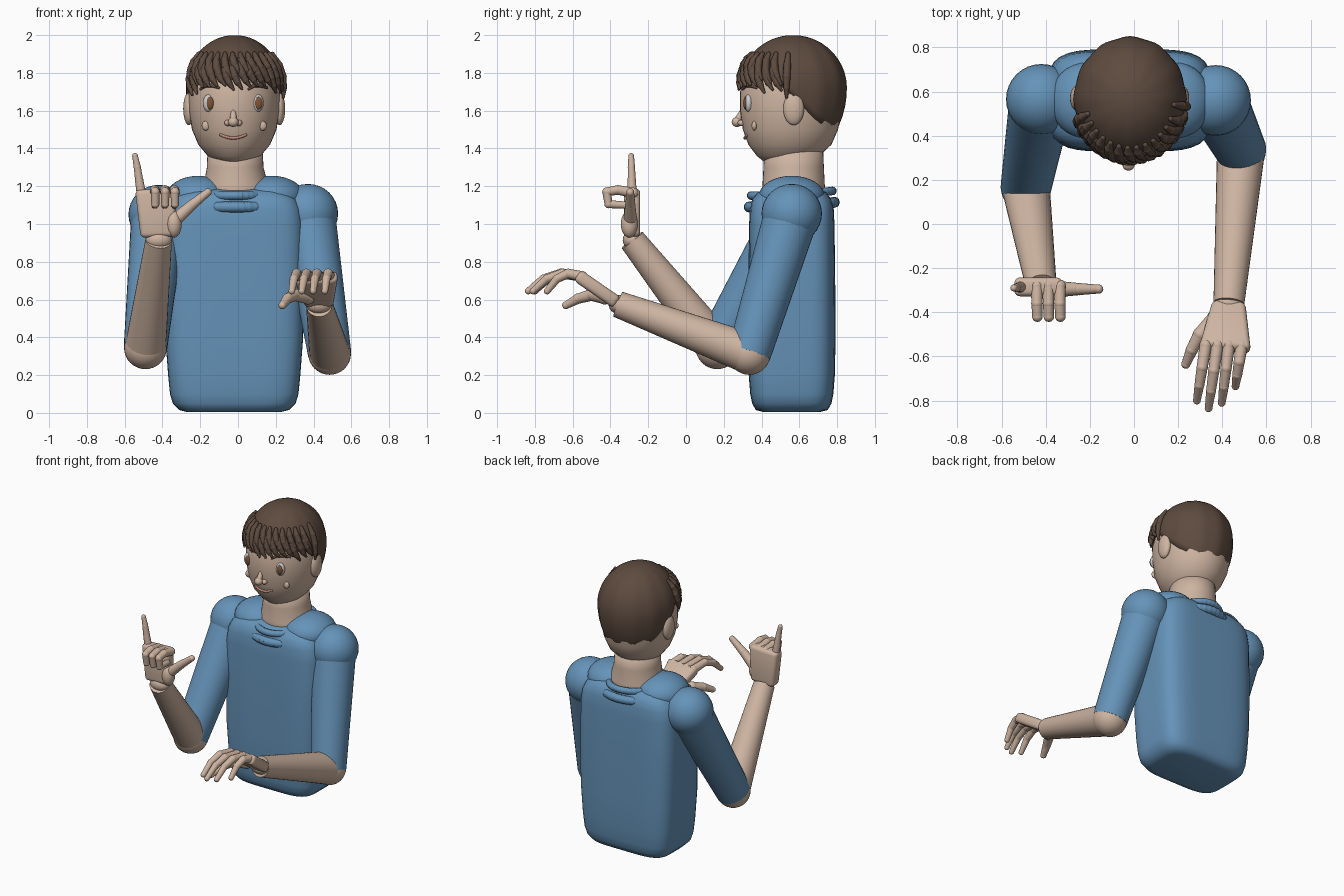
import bpy, bmesh, math, random
from mathutils import Vector, Matrix

if "Cube" in bpy.data.objects:
    bpy.data.objects.remove(bpy.data.objects["Cube"])

random.seed(4)


def mat(name, c):
    m = bpy.data.materials.new(name)
    m.diffuse_color = (*c, 1)
    m.use_nodes = True
    m.node_tree.nodes["Principled BSDF"].inputs["Base Color"].default_value = m.diffuse_color
    return m


SKIN = mat("skin", (0.62, 0.46, 0.36))
SHIRT = mat("shirt", (0.13, 0.29, 0.48))
HAIR = mat("hair", (0.11, 0.07, 0.05))
WHITE = mat("eye_white", (0.75, 0.75, 0.75))
BROWN = mat("iris", (0.2, 0.09, 0.04))
LIP = mat("lip", (0.5, 0.25, 0.2))


def finish(name, bm, m):
    bmesh.ops.recalc_face_normals(bm, faces=bm.faces)
    me = bpy.data.meshes.new(name)
    bm.to_mesh(me)
    bm.free()
    me.materials.append(m)
    ob = bpy.data.objects.new(name, me)
    bpy.context.collection.objects.link(ob)
    me.shade_smooth()
    return ob


def ball(name, c, r, m, seg=24):
    bm = bmesh.new()
    M = Matrix.Translation(c) @ Matrix.Diagonal((*r, 1))
    bmesh.ops.create_uvsphere(bm, u_segments=seg, v_segments=seg // 2, radius=1, matrix=M)
    return finish(name, bm, m)


def bridge(bm, rings, caps=True):
    n = len(rings[0])
    for a, b in zip(rings, rings[1:]):
        for i in range(n):
            bm.faces.new((a[i], a[(i + 1) % n], b[(i + 1) % n], b[i]))
    if caps:
        bm.faces.new(rings[0])
        bm.faces.new(rings[-1])


def loft(name, sections, m, power=2, n=40):
    """Stack of superellipse sections (z, cx, cy, rx, ry)."""
    bm = bmesh.new()
    rings = []
    for z, cx, cy, rx, ry in sections:
        ring = []
        for i in range(n):
            a = 2 * math.pi * i / n
            c, s = math.cos(a), math.sin(a)
            f = (abs(c) ** power + abs(s) ** power) ** (-1 / power)
            ring.append(bm.verts.new((cx + rx * c * f, cy + ry * s * f, z)))
        rings.append(ring)
    bridge(bm, rings)
    return finish(name, bm, m)


def limb(name, pts, radii, m, seg=16, end_ball=True):
    """Chain of tapered cylinders with round joints."""
    bm = bmesh.new()
    pts = [Vector(p) for p in pts]
    for i, (a, b) in enumerate(zip(pts, pts[1:])):
        M = Matrix.Translation((a + b) / 2) @ (b - a).to_track_quat('Z', 'Y').to_matrix().to_4x4()
        bmesh.ops.create_cone(bm, cap_ends=True, segments=seg, radius1=radii[i],
                              radius2=radii[i + 1], depth=(b - a).length, matrix=M)
    for p, r in list(zip(pts, radii))[:None if end_ball else -1]:
        bmesh.ops.create_uvsphere(bm, u_segments=seg, v_segments=max(6, seg // 2), radius=r * 1.04,
                                  matrix=Matrix.Translation(p))
    ob = finish(name, bm, m)
    ob.data.set_sharp_from_angle(angle=math.radians(50))
    return ob


def palm(name, a, b, w0, w1, t):
    a, b = Vector(a), Vector(b)
    z = (b - a).normalized()
    y = z.cross(Vector((1, 0, 0))).normalized()
    x = y.cross(z)
    bm = bmesh.new()
    rings = [[bm.verts.new(p + x * w * i / 2 + y * t * j / 2) for i, j in
              ((-1, -1), (1, -1), (1, 1), (-1, 1))] for p, w in ((a, w0), (b, w1))]
    bridge(bm, rings)
    bmesh.ops.bevel(bm, geom=bm.edges[:], offset=0.025, segments=4, profile=0.5, affect='EDGES')
    return finish(name, bm, SKIN)


# torso, neck, head
loft("torso", [(0.005, -.02, .56, .25, .15), (.015, -.02, .56, .29, .19), (.05, -.02, .56, .325, .21),
               (.1, -.02, .56, .34, .22), (.2, -.02, .56, .35, .228), (.4, -.02, .56, .365, .232),
               (.7, -.02, .56, .37, .23), (1.0, -.02, .56, .368, .226), (1.08, -.02, .56, .355, .222),
               (1.13, -.02, .56, .33, .21), (1.17, -.02, .56, .28, .18), (1.185, -.02, .56, .2, .13)],
     SHIRT, power=4.5, n=64)
loft("neck", [(1.1, -.01, .57, .2, .18), (1.2, -.01, .57, .172, .165), (1.3, -.015, .57, .15, .16),
              (1.42, -.015, .57, .145, .155)], SKIN)
HEAD = [(1.322, -.02, .52, .05, .07), (1.332, -.02, .53, .095, .12), (1.36, -.02, .54, .14, .165),
        (1.42, -.02, .55, .19, .22), (1.5, -.02, .553, .224, .252), (1.6, -.02, .556, .24, .27),
        (1.7, -.02, .558, .242, .272), (1.8, -.02, .56, .22, .25), (1.88, -.02, .56, .17, .2),
        (1.95, -.02, .56, .09, .1)]
loft("head", HEAD, SKIN)


def face_y(x, z):
    for s, t in zip(HEAD, HEAD[1:]):
        if s[0] <= z <= t[0]:
            k = (z - s[0]) / (t[0] - s[0])
            _, cx, cy, rx, ry = [p + (q - p) * k for p, q in zip(s, t)]
            return cy - ry * math.sqrt(max(0, 1 - ((x - cx) / rx) ** 2))


# face
for side, s in (("right", -1), ("left", 1)):
    ex = -.025 + s * .128
    y = face_y(ex, 1.64)
    ball(f"{side}_eye", (ex, y + .008, 1.64), (.033, .024, .047), WHITE)
    ball(f"{side}_iris", (ex + .006, y - .008, 1.64), (.021, .013, .034), BROWN)
    ball(f"{side}_cheek", (-.02 + s * .15, face_y(.13, 1.52), 1.52), (.022, .014, .025), SKIN)
    ball(f"{side}_ear", (-.02 + s * .24, .57, 1.61), (.03, .055, .087), SKIN)
    ball(f"{side}_nostril", (-.025 + s * .028, .295, 1.535), (.02, .022, .017), SKIN, 16)
    limb(f"{side}_brow", [(ex + d, face_y(ex + d, z) - .004, z) for d, z in
                          ((-.045, 1.715), (-.015, 1.735), (.02, 1.733), (.05, 1.722))],
         [.007, .011, .011, .007], HAIR, 10)
limb("nose_bridge", [(-.025, .298, 1.6), (-.025, .275, 1.55)], [.012, .02], SKIN)
ball("nose_tip", (-.025, .27, 1.54), (.028, .028, .026), SKIN)
xs = [-.09 + .13 * i / 8 for i in range(9)]
limb("mouth", [(x, face_y(x, 1.462) - .002, 1.455 + 4 * (x + .025) ** 2) for x in xs],
     [.008] * 9, LIP, 8)


# hair cap with a hairline that drops towards the nape
def hair_point(az, z, grow=1.0):
    h = (z - 1.72) / (.28 if z > 1.72 else .38)
    r = math.sqrt(max(0, 1 - h * h)) * grow
    return Vector((-.018 + .255 * r * math.sin(az), .567 - .282 * r * math.cos(az), z))


def hairline(az):
    d = abs(math.degrees(math.atan2(math.sin(az), math.cos(az))))
    key = [(0, 1.8), (60, 1.8), (80, 1.73), (97, 1.64), (115, 1.56), (140, 1.5), (180, 1.48)]
    for (a, p), (b, q) in zip(key, key[1:]):
        if d <= b + .01:
            return p + (q - p) * (d - a) / (b - a)


bm = bmesh.new()
rings = []
for k in range(1, 17):
    ring = []
    for i in range(56):
        az = 2 * math.pi * i / 56
        low = hairline(az)
        h = (low - 1.72) / (.28 if low > 1.72 else .38)
        phi = k / 16 * math.acos(h)
        z = 1.72 + math.cos(phi) * (.28 if math.cos(phi) > 0 else .38)
        ring.append(bm.verts.new(hair_point(az, z, 1 + .01 * math.cos(12 * az))))
    rings.append(ring)
bridge(bm, rings)
finish("hair_cap", bm, HAIR)

# fringe strands swept to one side
for row, (top, tip, count) in enumerate(((1.9, 1.77, 13), (1.85, 1.72, 15))):
    for i in range(count):
        az = math.radians(-72 + 138 * i / (count - 1))
        low = tip + random.uniform(-.015, .025) - .03 * abs(math.sin(az)) ** 3
        pts = [hair_point(az + .2 * t * t, top + (low - top) * t, 1.0 + .03 * (1 - row * .4))
               for t in (0, .25, .5, .75, 1)]
        limb(f"fringe_{row}_{i}", pts, [.012, .02, .021, .017, .007], HAIR, 8)
limb("temple_lock", [hair_point(1.45, z, 1.03) for z in (1.9, 1.84, 1.78, 1.72, 1.67)],
     [.012, .02, .021, .016, .007], HAIR, 8)

# collar rings
for name, z, rx, ry, r in (("collar_upper", 1.15, .17, .215, .022), ("collar_lower", 1.09, .215, .225, .028)):
    pts = [(-.01 + rx * math.cos(a), .56 + ry * math.sin(a), z + .025 * max(0, math.sin(a)))
           for a in [2 * math.pi * i / 40 for i in range(41)]]
    limb(name, pts, [r] * 41, SHIRT, 10)

# shoulders and arms
ARMS = {"right": ((-.42, .565, 1.05), (-.49, .165, .345), (-.42, -.285, .915)),
        "left": ((.37, .56, 1.055), (.485, .335, .315), (.43, -.36, .575))}
for side, (sh, el, wr) in ARMS.items():
    s = -1 if side == "right" else 1
    ball(f"{side}_shoulder_yoke", (-.015 + s * .195, .56, 1.145), (.17, .175, .11), SHIRT, 32)
    ball(f"{side}_shoulder", sh, (.16, .16, .157), SHIRT, 32)
    limb(f"{side}_sleeve", [sh, el], [.145, .115], SHIRT, 32, end_ball=False)
    limb(f"{side}_forearm", [el, wr], [.109, .07], SKIN, 32, end_ball=False)
    ball(f"{side}_wrist", wr, (.07, .05, .05), SKIN)

# right hand: thumb and little finger out, three fingers curled
palm("right_palm", (-.425, -.285, .93), (-.435, -.285, 1.185), .18, .22, .085)
for i, x in enumerate((-.44, -.388, -.336)):
    limb(f"right_curled_finger_{i}", [(x, -.28, 1.165), (x, -.36, 1.18), (x + .002, -.42, 1.17),
                                     (x + .002, -.41, 1.105), (x, -.32, 1.1)],
         [.027, .025, .023, .021, .019], SKIN)
limb("right_little_finger", [(-.51, -.285, 1.15), (-.523, -.287, 1.23), (-.533, -.289, 1.3),
                             (-.545, -.29, 1.36)], [.026, .022, .019, .015], SKIN)
ball("right_thumb_base", (-.34, -.3, 1.0), (.042, .045, .072), SKIN)
limb("right_thumb", [(-.335, -.295, 1.02), (-.245, -.295, 1.1), (-.16, -.295, 1.168)],
     [.036, .027, .02], SKIN)

# left hand: palm down, fingers arched forward
palm("left_palm", (.43, -.36, .58), (.412, -.57, .725), .15, .235, .07)
FINGERS = ((.325, .285, -.8), (.378, .338, -.835), (.43, .398, -.81), (.488, .46, -.735))
for i, (x0, x1, tip) in enumerate(FINGERS):
    P = [(0, .722), (.4, .738), (.72, .71), (1, .645)]
    limb(f"left_finger_{i}", [(x0 + (x1 - x0) * t, -.55 + (tip + .55) * t, z) for t, z in P],
         [.028, .025, .022, .017], SKIN)
limb("left_thumb", [(.37, -.43, .615), (.3, -.5, .625), (.262, -.57, .605), (.235, -.635, .57)],
     [.04, .032, .027, .02], SKIN)
